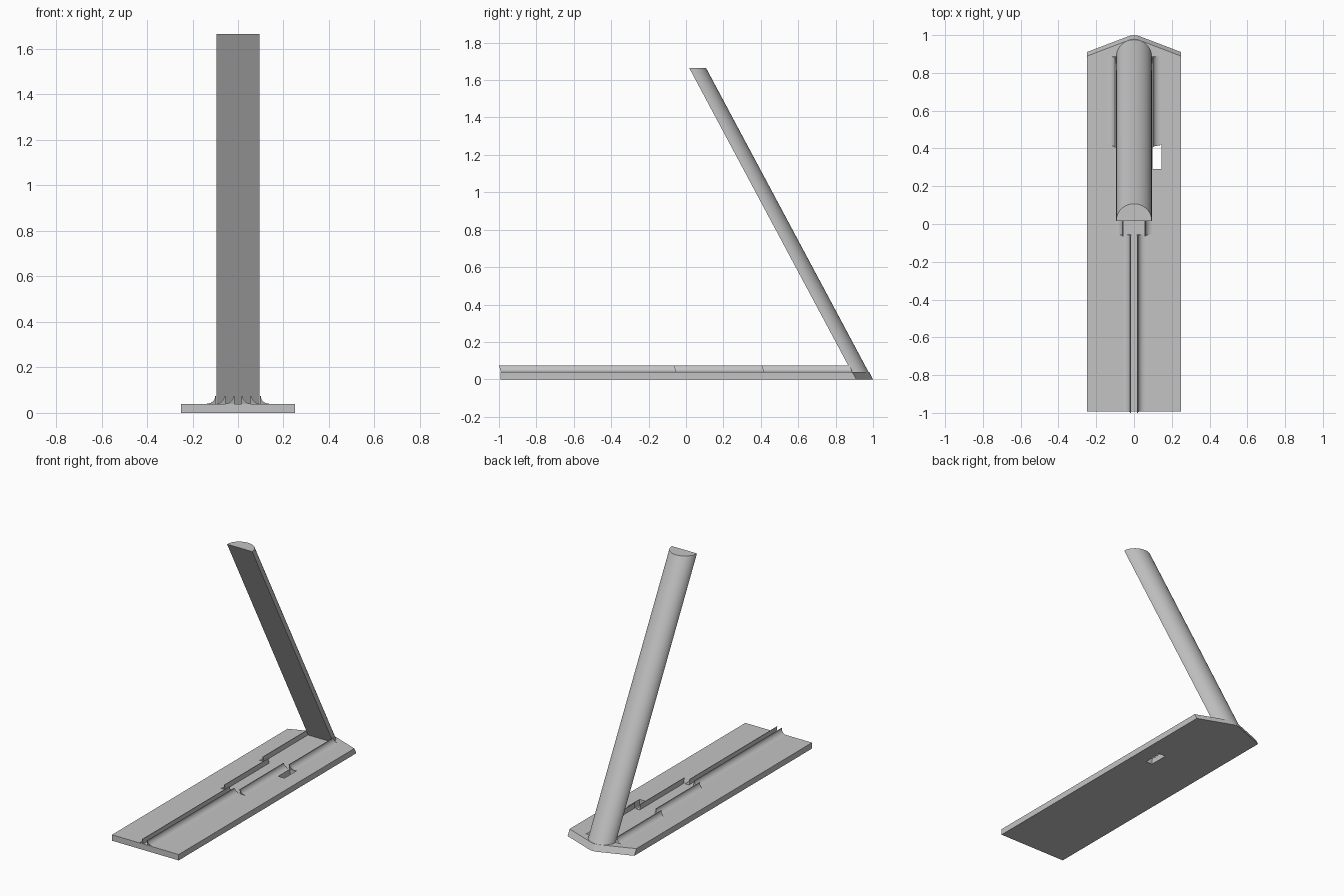
import bpy, bmesh, math

cube = bpy.data.objects.get("Cube")
if cube:
    bpy.data.objects.remove(cube, do_unlink=True)

GREY = (0.55, 0.55, 0.55, 1)
mat = bpy.data.materials.new("plain grey")
mat.use_nodes = True
mat.diffuse_color = GREY
mat.node_tree.nodes["Principled BSDF"].inputs["Base Color"].default_value = GREY


def loft(name, start, end, smooth=True):
    """Solid between two matching outlines of 3D points."""
    bm = bmesh.new()
    a = [bm.verts.new(p) for p in start]
    b = [bm.verts.new(p) for p in end]
    n = len(a)
    bm.faces.new(a)
    bm.faces.new(b)
    for i in range(n):
        j = (i + 1) % n
        bm.faces.new((a[i], a[j], b[j], b[i]))
    bmesh.ops.recalc_face_normals(bm, faces=bm.faces)
    mesh = bpy.data.meshes.new(name)
    bm.to_mesh(mesh)
    bm.free()
    mesh.materials.append(mat)
    obj = bpy.data.objects.new(name, mesh)
    bpy.context.collection.objects.link(obj)
    if smooth:
        bpy.ops.object.select_all(action='DESELECT')
        obj.select_set(True)
        bpy.context.view_layer.objects.active = obj
        bpy.ops.object.shade_smooth_by_angle(angle=math.radians(30))
    return obj


PLATE = 0.04          # plate thickness
LEAN = 0.89 / 1.665   # forward lean per unit of height

# Base plate with a pointed rear edge that follows the lean of the post
right = [(0.25, -0.992), (0.25, 0.91), (0.04, 0.99), (0.02, 0.997)]
outline = right + [(0, 1.0)] + [(-x, y) for x, y in reversed(right)]
plate = loft("base_plate",
             [(x, y, 0) for x, y in outline],
             [(x, y - (LEAN * PLATE if y > 0 else 0), PLATE) for x, y in outline],
             smooth=False)

# Rectangular through hole
hx, hy = (0.097, 0.145), (0.29, 0.42)
rect = [(hx[0], hy[0]), (hx[1], hy[0]), (hx[1], hy[1]), (hx[0], hy[1])]
cutter = loft("hole_cutter", [(x, y, -0.1) for x, y in rect],
              [(x, y, 0.2) for x, y in rect], smooth=False)
cutter.hide_render = True
cut = plate.modifiers.new("hole", 'BOOLEAN')
cut.operation = 'DIFFERENCE'
cut.solver = 'EXACT'
cut.object = cutter
bpy.context.view_layer.objects.active = plate
bpy.ops.object.modifier_apply(modifier=cut.name)
bpy.data.objects.remove(cutter, do_unlink=True)

# Leaning post with a half-round section, flat side to the front
SEG = 32
section = [(0.094 * math.cos(math.pi * i / SEG), 0.907 + 0.09 * math.sin(math.pi * i / SEG))
           for i in range(SEG + 1)]
loft("leaning_post", *[[(x, y - LEAN * z, z) for x, y in section] for z in (0.001, 1.665)])


# Cable channel rails: upright inner wall, concave outer flank
def rail(name, side, inner, y0, y1):
    tip, reach, rise = 0.004, 0.038, 0.035
    arc = [math.pi / 2 * i / 10 for i in range(11)]
    prof = [(inner, PLATE - 0.005), (inner, PLATE + rise)]
    prof += [(inner + tip + reach * (1 - math.cos(t)), PLATE + rise * (1 - math.sin(t)))
             for t in arc]
    prof.append((inner + tip + reach, PLATE - 0.005))
    # end faces tilt slightly forward at the top
    ends = [[(side * x, y - 0.01 * (z - PLATE) / rise, z) for x, z in prof] for y in (y0, y1)]
    loft(name, *ends)


for label, inner, y0, y1 in (("front", 0.016, -0.99, -0.055),
                             ("middle", 0.056, -0.055, 0.415),
                             ("rear", 0.096, 0.415, 0.888)):
    for side, word in ((1, "left"), (-1, "right")):
        rail(f"{label}_rail_{word}", side, inner, y0, y1)
